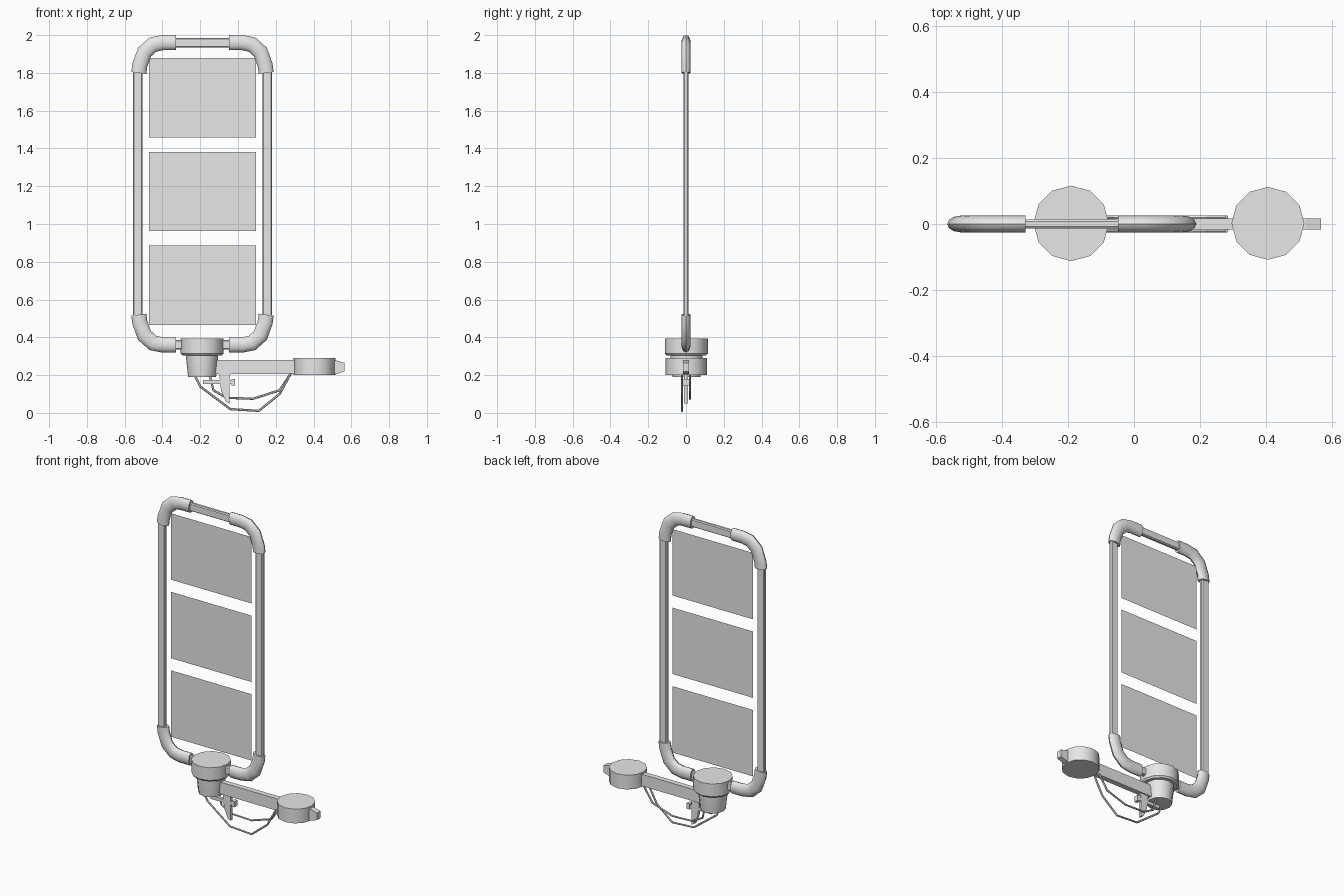
import bpy, bmesh, math
from mathutils import Vector

cube = bpy.data.objects.get("Cube")
if cube:
    bpy.data.objects.remove(cube, do_unlink=True)

grey = bpy.data.materials.new("light_grey")
grey.use_nodes = True
grey.diffuse_color = (0.8, 0.8, 0.8, 1)
grey.node_tree.nodes["Principled BSDF"].inputs["Base Color"].default_value = (0.8, 0.8, 0.8, 1)


def finish(name, bm, smooth=False):
    bmesh.ops.recalc_face_normals(bm, faces=bm.faces)
    mesh = bpy.data.meshes.new(name)
    bm.to_mesh(mesh)
    bm.free()
    mesh.materials.append(grey)
    obj = bpy.data.objects.new(name, mesh)
    bpy.context.collection.objects.link(obj)
    if smooth:
        bpy.ops.object.select_all(action='DESELECT')
        obj.select_set(True)
        bpy.context.view_layer.objects.active = obj
        bpy.ops.object.shade_smooth_by_angle(angle=math.radians(40))
    return obj


def sweep(name, path, section, y=0.0, smooth=False):
    """Sweep a section of (in-plane, y) offsets along an (x, z) path with mitred bends."""
    bm = bmesh.new()
    pts = [Vector(p) for p in path]
    rings = []
    for i, p in enumerate(pts):
        a = (p - pts[i - 1]).normalized() if i else (pts[1] - p).normalized()
        b = (pts[i + 1] - p).normalized() if i < len(pts) - 1 else a
        t = (a + b).normalized()
        n = Vector((-t.y, t.x)) / max(t.dot(a), 0.5)
        rings.append([bm.verts.new((p.x + n.x * u, y + v, p.y + n.y * u)) for u, v in section])
    k = len(section)
    for r, s in zip(rings, rings[1:]):
        for j in range(k):
            bm.faces.new((r[j], r[(j + 1) % k], s[(j + 1) % k], s[j]))
    bm.faces.new(rings[0])
    bm.faces.new(rings[-1])
    return finish(name, bm, smooth)


def ellipse(a, b, n):
    return [(a * math.cos(math.tau * i / n), b * math.sin(math.tau * i / n)) for i in range(n)]


def lathe(name, x, profile, sides=12):
    """Stack of rings from a (radius, z) profile around a vertical axis."""
    bm = bmesh.new()
    rings = [[bm.verts.new((x + r * u, 0.002 + r * v, z)) for u, v in ellipse(1, 1, sides)]
             for r, z in profile]
    for r, s in zip(rings, rings[1:]):
        for j in range(sides):
            bm.faces.new((r[j], r[(j + 1) % sides], s[(j + 1) % sides], s[j]))
    bm.faces.new(rings[0])
    bm.faces.new(rings[-1])
    return finish(name, bm, True)


def plate(name, outline, depth):
    """Extrude an (x, z) outline symmetrically in y."""
    bm = bmesh.new()
    face = bm.faces.new([bm.verts.new((x, -depth / 2, z)) for x, z in outline])
    if depth:
        new = bmesh.ops.extrude_face_region(bm, geom=[face])["geom"]
        bmesh.ops.translate(bm, vec=(0, depth, 0),
                            verts=[v for v in new if isinstance(v, bmesh.types.BMVert)])
    return finish(name, bm)


def rect(x0, x1, z0, z1):
    return [(x0, z0), (x1, z0), (x1, z1), (x0, z1)]


# Frame: four round elbows joined by slim bevelled bars
CX, CZ, HX, HZ = -0.188, 1.16, 0.337, 0.80
elbow_path = [(0, -0.16), (0.005, -0.12), (0.03, -0.05), (0.075, -0.01), (0.125, 0), (0.197, 0)]
for side, sx in (("right", -1), ("left", 1)):
    for level, sz in (("bottom", -1), ("top", 1)):
        path = [(CX + sx * (HX - u), CZ + sz * (HZ + w)) for u, w in elbow_path]
        sweep(f"{level}_{side}_elbow", path, ellipse(0.04, 0.025, 12), smooth=True)

bar = [(-0.025, -0.007), (-0.02, -0.013), (0.02, -0.013), (0.025, -0.007),
       (0.025, 0.007), (0.02, 0.013), (-0.02, 0.013), (-0.025, 0.007)]
for name, sx in (("right_rail", -1), ("left_rail", 1)):
    x = CX + sx * (HX + 0.005)
    sweep(name, [(x, CZ - 0.66), (x, CZ + 0.66)], bar)
for name, sz in (("bottom_rail", -1), ("top_rail", 1)):
    z = CZ + sz * HZ
    sweep(name, [(CX - 0.16, z), (CX + 0.16, z)], bar)

# Three sheet panels inside the frame
for i in range(3):
    z = 0.465 + i * 0.497
    plate(f"panel_{i + 1}", rect(-0.47, 0.095, z, z + 0.42), 0)

# Hub under the frame and drum at the end of the arm
lathe("hub_cap", -0.19, [(0.105, 0.305), (0.114, 0.315), (0.114, 0.395)])
lathe("hub_cup", -0.19, [(0.074, 0.19), (0.085, 0.29), (0.085, 0.31)])
lathe("end_drum", 0.405, [(0.11, 0.2), (0.11, 0.29)])

# Arm and tapered end plug
plate("arm", rect(-0.15, 0.32, 0.205, 0.28), 0.034)
plate("end_plug", [(0.49, 0.205), (0.52, 0.205), (0.565, 0.22),
                   (0.565, 0.265), (0.52, 0.277), (0.49, 0.277)], 0.034)

# Lever with its cross pin
plate("lever", [(-0.1, 0.21), (-0.09, 0.12), (-0.065, 0.06), (-0.045, 0.05),
                (-0.045, 0.2), (-0.035, 0.21)], 0.02)
plate("cross_pin", rect(-0.185, -0.03, 0.152, 0.173), 0.02)
plate("pin_head", rect(-0.035, -0.015, 0.145, 0.18), 0.03)

# Two hanging cables
wire = ellipse(0.006, 0.006, 6)
sweep("front_cable", [(-0.23, 0.2), (-0.2, 0.14), (-0.04, 0.02), (0.11, 0.011),
                      (0.22, 0.1), (0.28, 0.21)], wire, -0.021)
sweep("back_cable", [(-0.15, 0.2), (-0.13, 0.12), (-0.06, 0.08), (0.08, 0.075),
                     (0.22, 0.12), (0.28, 0.21)], wire, 0.02)
